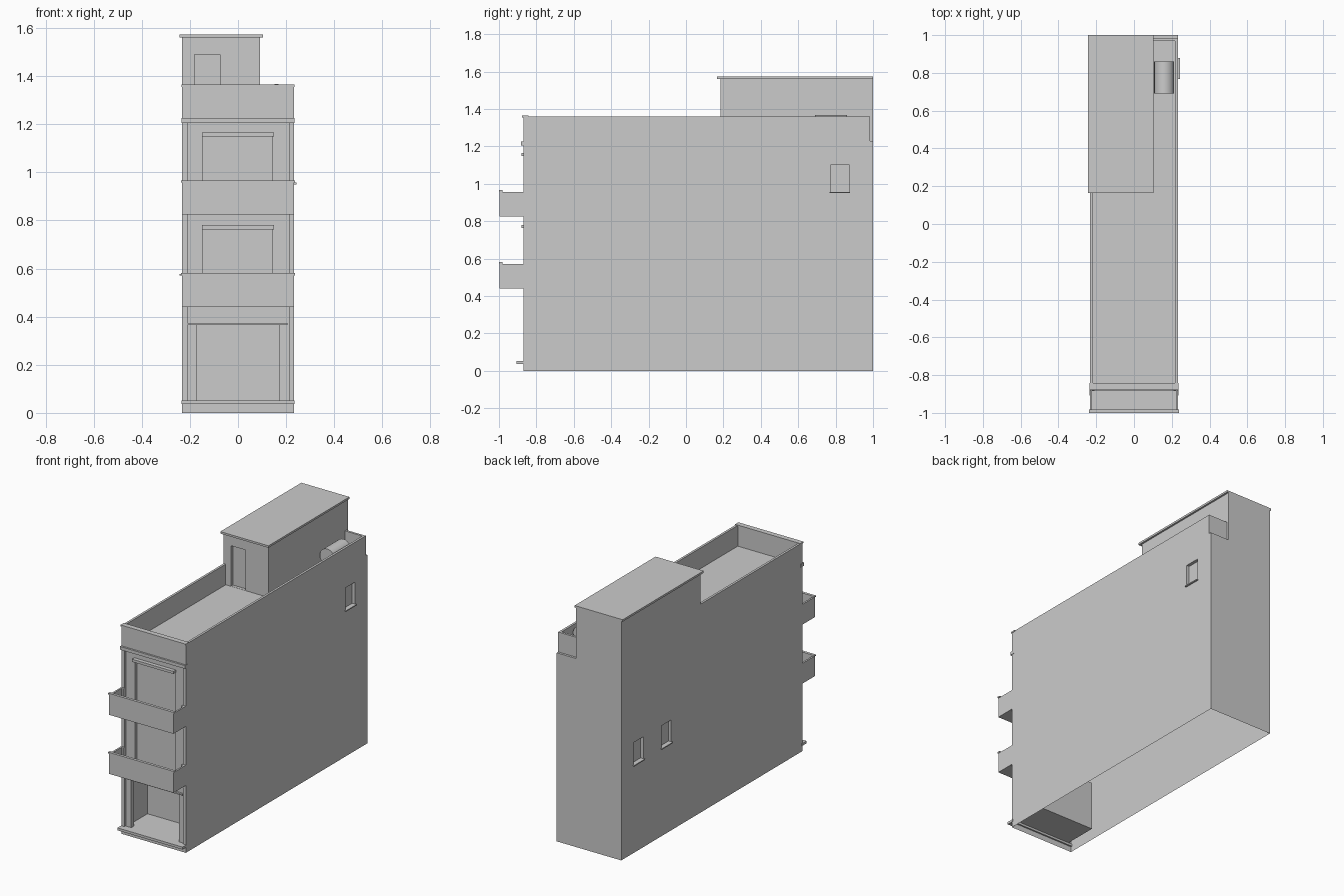
import bpy, bmesh, math

if "Cube" in bpy.data.objects:
    bpy.data.objects.remove(bpy.data.objects["Cube"])


def box(name, x0, x1, y0, y1, z0, z1):
    bm = bmesh.new()
    bmesh.ops.create_cube(bm, size=1)
    for v in bm.verts:
        v.co = (x1 if v.co.x > 0 else x0,
                y1 if v.co.y > 0 else y0,
                z1 if v.co.z > 0 else z0)
    mesh = bpy.data.meshes.new(name)
    bm.to_mesh(mesh)
    bm.free()
    ob = bpy.data.objects.new(name, mesh)
    bpy.context.collection.objects.link(ob)
    return ob


def cut(ob, *dims):
    cutter = box("cutter", *dims)
    cutter.hide_render = True
    mod = ob.modifiers.new("cut", 'BOOLEAN')
    mod.operation, mod.solver, mod.object = 'DIFFERENCE', 'EXACT', cutter
    bpy.context.view_layer.objects.active = ob
    bpy.ops.object.modifier_apply(modifier=mod.name)
    bpy.data.objects.remove(cutter)


W = 0.233       # half width
F = -0.87       # facade plane

# Main body with stair house carved from one block
body = box("building_body", -W, W, F, 1.0, 0, 1.56)
cut(body, -1, 1, -2, 0.185, 1.36, 2)                 # above front parapet
cut(body, 0.092, 1, 0, 2, 1.36, 2)                   # beside stair house
cut(body, -0.218, 0.218, -0.845, 0.185, 1.225, 2)    # roof terrace
cut(body, 0.092, 0.218, 0.1, 0.97, 1.225, 2)         # side terrace
cut(body, 0.092, 1, 0.985, 2, 1.23, 2)               # rear ledge
cut(body, -0.18, -0.075, 0.1, 0.205, 1.226, 1.49)    # stair house door

# Facade recess, garage and balcony doors
cut(body, -0.21, 0.213, -2, -0.855, 0.05, 1.205)
cut(body, -0.205, 0.205, -2, -0.64, 0.05, 0.37)
for z in (0.455, 0.84):
    cut(body, -0.145, 0.143, -2, -0.835, z, z + 0.31)

# Side windows: pockets and sills
cut(body, 0.213, 1, 0.773, 0.873, 0.957, 1.1)
box("window_sill_right", 0.215, 0.243, 0.768, 0.878, 0.95, 0.957)
for i, y in enumerate((0.773, 0.485)):
    cut(body, -1, -0.213, y, y + 0.102, 0.577, 0.72)
    box(f"window_sill_left_{i}", -0.243, -0.215, y - 0.005, y + 0.107, 0.57, 0.577)

# The shell is open underneath
bm = bmesh.new()
bm.from_mesh(body.data)
under = [f for f in bm.faces if all(v.co.z < 0.001 for v in f.verts)]
bmesh.ops.delete(bm, geom=under, context='FACES')
bm.to_mesh(body.data)
bm.free()

# Stair house roof
box("stair_house_roof", -0.243, 0.104, 0.165, 1.0, 1.56, 1.573)

# Balconies with open tops, plus door lintels
for i, z in enumerate((0.44, 0.825)):
    b = box(f"balcony_{i}", -W, W, -0.998, F + 0.001, z, z + 0.132)
    cut(b, -0.222, 0.222, -0.982, -0.885, z + 0.015, 2)
    cut(b, -0.209, 0.209, -0.95, 0, z + 0.015, 2)
    box(f"balcony_rail_{i}", -0.237, 0.237, -1.0, -0.982, z + 0.132, z + 0.141)
    box(f"door_lintel_{i}", -0.15, 0.15, -0.88, -0.85, z + 0.323, z + 0.34)

# Garage columns and lintel
for side, s in (("left", -1), ("right", 1)):
    a, b = sorted((s * 0.172, s * 0.206))
    box(f"garage_column_{side}", a, b, -0.855, -0.825, 0.05, 0.37)
box("garage_lintel", -0.21, 0.205, -0.868, -0.85, 0.365, 0.374)

# Entrance step, cornice and parapet cap
box("entrance_step", -0.235, 0.235, -0.907, F + 0.01, 0.036, 0.052)
box("cornice", -0.235, 0.235, -0.882, F + 0.02, 1.205, 1.226)
box("parapet_cap", -0.235, 0.235, -0.876, -0.842, 1.355, 1.364)

# Water tank on two saddles
bpy.ops.mesh.primitive_cylinder_add(vertices=24, radius=0.053, depth=0.17,
                                    location=(0.16, 0.775, 1.314),
                                    rotation=(math.pi / 2, 0, 0))
tank = bpy.context.object
tank.name = "water_tank"
bpy.ops.object.shade_smooth_by_angle(angle=math.radians(40))
for i, y in enumerate((0.715, 0.815)):
    box(f"tank_saddle_{i}", 0.135, 0.185, y, y + 0.02, 1.225, 1.28)
